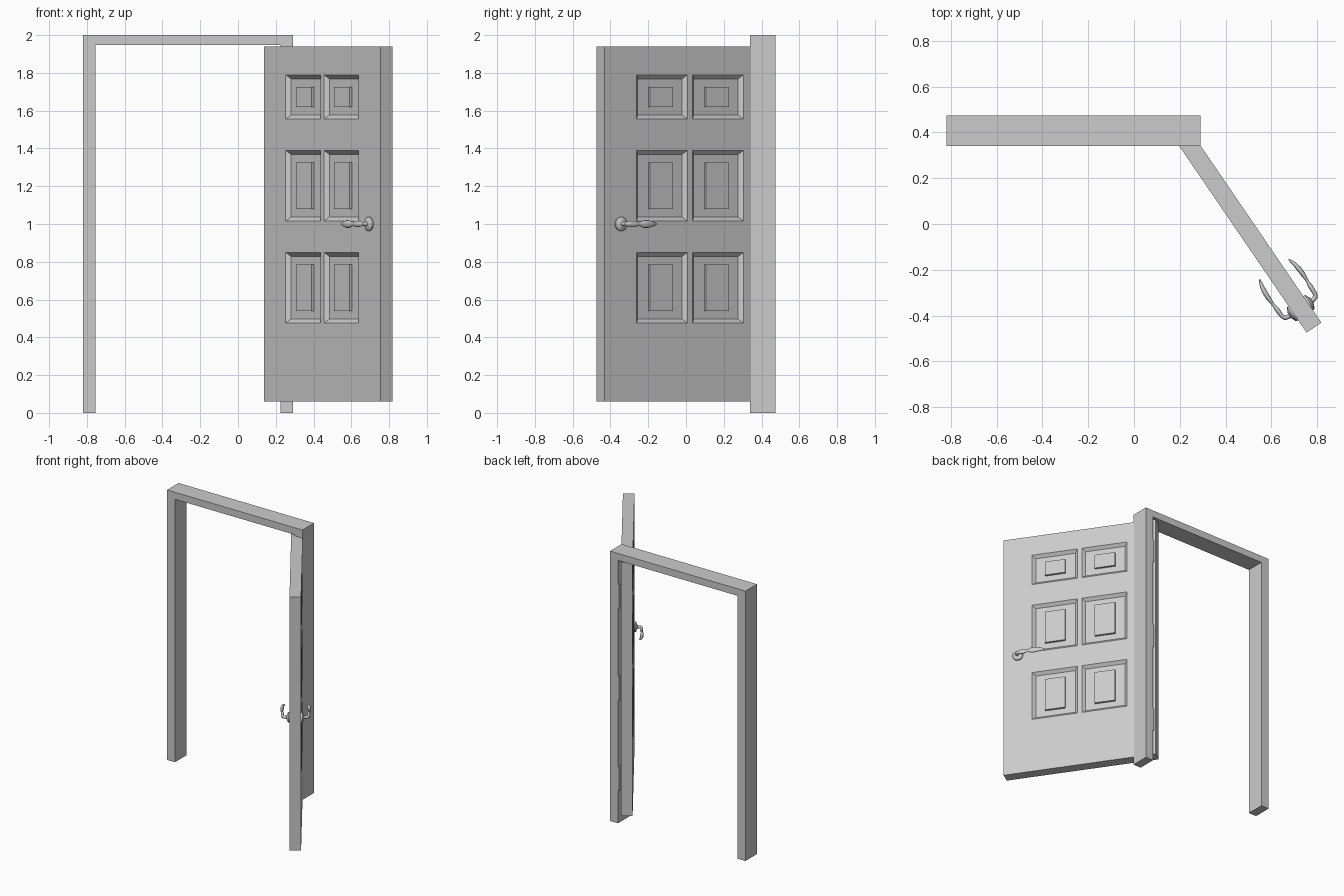
import bpy, bmesh, math
from mathutils import Vector, Matrix

if "Cube" in bpy.data.objects:
    bpy.data.objects.remove(bpy.data.objects["Cube"])

L, T = 1.095, 0.078                      # door width and thickness
ANGLE = math.atan2(-0.826, 0.564)        # open door swing
DOOR = Matrix.Translation((0.137, 0.4295, 0)) @ Matrix.Rotation(ANGLE, 4, 'Z')


def finish(bm, name, matrix=None, smooth=False):
    bmesh.ops.recalc_face_normals(bm, faces=bm.faces[:])
    me = bpy.data.meshes.new(name)
    bm.to_mesh(me)
    bm.free()
    ob = bpy.data.objects.new(name, me)
    bpy.context.collection.objects.link(ob)
    if matrix:
        ob.matrix_world = matrix
    if smooth:
        bpy.ops.object.select_all(action='DESELECT')
        ob.select_set(True)
        bpy.context.view_layer.objects.active = ob
        bpy.ops.object.shade_smooth_by_angle(angle=math.radians(40))
    return ob


def box(bm, lo, hi):
    lo, hi = Vector(lo), Vector(hi)
    m = Matrix.Translation((lo + hi) / 2) @ Matrix.Diagonal((*(hi - lo), 1))
    bmesh.ops.create_cube(bm, size=1, matrix=m)


def loft(bm, rings):
    """Skin a list of point rings and cap both ends."""
    vs = [[bm.verts.new(p) for p in r] for r in rings]
    n = len(vs[0])
    for a, b in zip(vs, vs[1:]):
        for i in range(n):
            j = (i + 1) % n
            bm.faces.new((a[i], a[j], b[j], b[i]))
    bm.faces.new(vs[0])
    bm.faces.new(vs[-1])


# Door frame: upside-down U extruded in depth
bm = bmesh.new()
outline = [(-.82, 0), (-.82, 2), (.29, 2), (.29, 0), (.225, 0), (.225, 1.948), (-.755, 1.948), (-.755, 0)]
face = bm.faces.new([bm.verts.new((x, 0.34, z)) for x, z in outline])
ext = bmesh.ops.extrude_face_region(bm, geom=[face])
bmesh.ops.translate(bm, vec=(0, 0.135, 0), verts=[v for v in ext['geom'] if isinstance(v, bmesh.types.BMVert)])
finish(bm, "door_frame")

# Door slab: grid on both faces, the panel cells are inset and sunk
c = L / 2
xs = [0, c - .343, c - .016, c + .016, c + .343, L]
zs = [.06, .475, .85, 1.015, 1.39, 1.555, 1.79, 1.94]
panels = [(i, k) for i in (1, 3) for k in (1, 3, 5)]
bm = bmesh.new()
sunk, grids = [], []
for y in (0, T):
    g = [[bm.verts.new((x, y, z)) for z in zs] for x in xs]
    grids.append(g)
    for i in range(len(xs) - 1):
        for k in range(len(zs) - 1):
            f = bm.faces.new((g[i][k], g[i + 1][k], g[i + 1][k + 1], g[i][k + 1]))
            if (i, k) in panels:
                sunk.append(f)
border = [e for e in bm.edges if e.is_boundary]
bmesh.ops.bridge_loops(bm, edges=border)
bmesh.ops.recalc_face_normals(bm, faces=bm.faces[:])
bmesh.ops.inset_individual(bm, faces=sunk, thickness=0.03, depth=-0.02)
bmesh.ops.dissolve_limit(bm, angle_limit=0.01, verts=bm.verts[:], edges=bm.edges[:])
finish(bm, "door", DOOR)

# Raised centre block in every panel, on both faces
bm = bmesh.new()
for i, k in panels:
    x, z0, z1 = (xs[i] + xs[i + 1]) / 2, zs[k] + .065, zs[k + 1] - .065
    for ya, yb in ((.004, .021), (T - .021, T - .004)):
        box(bm, (x - .073, ya, z0), (x + .073, yb, z1))
finish(bm, "panel_blocks", DOOR)

# Handles: (distance from free edge, distance from face, half depth, half height)
lever = [(.103, .016, .012, .012), (.103, .030, .010, .010), (.107, .041, .011, .011),
         (.118, .048, .009, .013), (.138, .049, .010, .017), (.160, .050, .010, .017),
         (.180, .051, .007, .010), (.192, .052, .007, .012), (.215, .053, .010, .020),
         (.245, .052, .011, .020), (.275, .048, .009, .014), (.297, .042, .006, .009),
         (.309, .037, .002, .003)]
rose = [(0, .037), (.008, .037), (.012, .033), (.015, .024), (.020, .015)]
N = 20
turn = [(math.cos(a), math.sin(a)) for a in (2 * math.pi * i / N for i in range(N))]
for name, face_y, s in (("front_handle", 0, -1), ("back_handle", T, 1)):
    def place(t, n, z):
        return Vector((L - t, face_y + s * n, 1 + z))
    bm = bmesh.new()
    loft(bm, [[place(.103 + r * u, n, r * w) for u, w in turn] for n, r in rose])
    rings = []
    for i, (t, n, d, h) in enumerate(lever):
        a, b = lever[max(i - 1, 0)], lever[min(i + 1, len(lever) - 1)]
        tan = Vector((b[0] - a[0], b[1] - a[1])).normalized()
        rings.append([place(t - tan.y * d * u, n + tan.x * d * u, h * w) for u, w in turn])
    loft(bm, rings)
    finish(bm, name, DOOR, smooth=True)

# Hinge plates on the inner side of the hinge post
bm = bmesh.new()
for z in (.33, 1.0, 1.68):
    box(bm, (.217, .435, z - .088), (.227, .473, z + .088))
finish(bm, "hinges")
